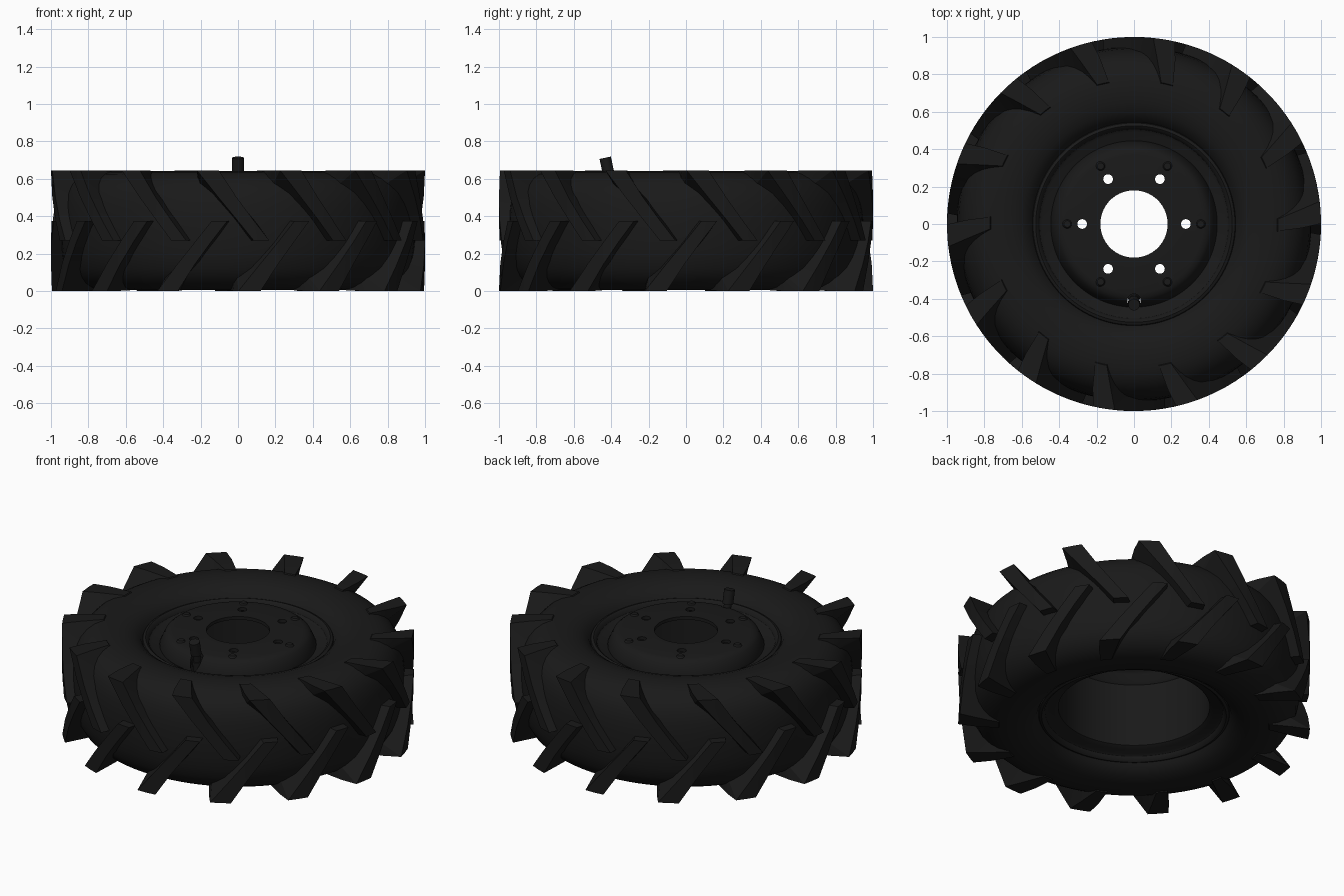
import bpy, bmesh, math
from mathutils import Matrix, Vector

if "Cube" in bpy.data.objects:
    bpy.data.objects.remove(bpy.data.objects["Cube"])

H = 0.645          # tyre width along z
LUGS = 14          # lugs per row


def material(name, v):
    m = bpy.data.materials.new(name)
    m.diffuse_color = (v, v, v, 1)
    m.use_nodes = True
    m.node_tree.nodes["Principled BSDF"].inputs["Base Color"].default_value = m.diffuse_color
    return m


RUBBER = material("black_rubber", 0.010)
STEEL = material("dark_steel", 0.010)


def finish(bm, name, mat, angle=35):
    bmesh.ops.recalc_face_normals(bm, faces=bm.faces)
    me = bpy.data.meshes.new(name)
    bm.to_mesh(me)
    bm.free()
    ob = bpy.data.objects.new(name, me)
    bpy.context.collection.objects.link(ob)
    me.materials.append(mat)
    smooth(ob, angle)
    return ob


def smooth(ob, angle):
    bpy.ops.object.select_all(action='DESELECT')
    ob.select_set(True)
    bpy.context.view_layer.objects.active = ob
    bpy.ops.object.shade_smooth_by_angle(angle=math.radians(angle))


def polar(r, deg, z):
    a = math.radians(deg - 90)      # 0 degrees faces the front (-y)
    return (r * math.cos(a), r * math.sin(a), z)


def lathe(bm, profile, segs=96):
    """Revolve a closed (r, z) profile around z."""
    rings = [[bm.verts.new(polar(r, 360 * i / segs, z)) for r, z in profile]
             for i in range(segs)]
    n = len(profile)
    for i in range(segs):
        a, b = rings[i], rings[(i + 1) % segs]
        for j in range(n):
            k = (j + 1) % n
            bm.faces.new((a[j], b[j], b[k], a[k]))


def cylinder(bm, r, depth, matrix, segs=24, r2=None):
    bmesh.ops.create_cone(bm, cap_ends=True, segments=segs, radius1=r,
                          radius2=r if r2 is None else r2, depth=depth, matrix=matrix)


# Tyre carcass: half profile mirrored about the mid plane
half = [(0.515, 0.525), (0.54, 0.555), (0.555, 0.587), (0.60, 0.617), (0.65, 0.634), (0.72, 0.641),
        (0.78, 0.635), (0.82, 0.624), (0.86, 0.602), (0.895, 0.568), (0.92, 0.525),
        (0.937, 0.465), (0.945, 0.40)]
bm = bmesh.new()
lathe(bm, half + [(0.948, H / 2)] + [(r, H - z) for r, z in reversed(half)])
finish(bm, "tyre_carcass", RUBBER)

# Tread lugs: stations of outer r, outer z, root r, root z, angle, half width
STATIONS = [(1.0, 0.27, 0.92, 0.27, 7.2, 2.4),
            (1.0, 0.38, 0.92, 0.38, 2.2, 2.5),
            (1.0, 0.50, 0.90, 0.48, -3.2, 2.8),
            (1.0, H, 0.86, 0.56, -9.3, 3.4),
            (0.90, H, 0.83, 0.59, -11.0, 3.2),
            (0.77, 0.642, 0.75, 0.615, -13.3, 2.4)]


def lug(bm, turn, flip):
    rows = []
    for ro, zo, ri, zi, c, w in STATIONS:
        if flip:
            zo, zi = H - zo, H - zi
        c += turn
        pts = [(ro, c - w, zo), (ro, c, zo), (ro, c + w, zo), (ri, c + w + 0.7, zi), (ri, c - w - 0.7, zi)]
        rows.append([bm.verts.new(polar(*p)) for p in pts])
    for a, b in zip(rows, rows[1:]):
        for j in range(5):
            k = (j + 1) % 5
            bm.faces.new((a[j], a[k], b[k], b[j]))
    bm.faces.new(rows[0])
    bm.faces.new(rows[-1])


for name, flip, offset in (("upper_tread_lugs", False, 0), ("lower_tread_lugs", True, 0.5)):
    bm = bmesh.new()
    for i in range(LUGS):
        lug(bm, (i + offset) * 360 / LUGS, flip)
    finish(bm, name, RUBBER, 20)

# Rim barrel with a rolled flange at both ends
flange = [(0.43, 0.52), (0.455, 0.535), (0.49, 0.54), (0.505, 0.55), (0.512, 0.568), (0.525, 0.577),
          (0.54, 0.571), (0.546, 0.557), (0.535, 0.535), (0.47, 0.515), (0.45, 0.48)]
bm = bmesh.new()
lathe(bm, flange + [(r, H - z) for r, z in reversed(flange)])
finish(bm, "rim_barrel", STEEL)

# Wheel disc with raised flat face and centre bore
bm = bmesh.new()
lathe(bm, [(0.18, 0.622), (0.37, 0.622), (0.395, 0.616), (0.415, 0.60), (0.43, 0.57), (0.445, 0.535),
           (0.445, 0.515), (0.42, 0.535), (0.405, 0.575), (0.385, 0.595), (0.36, 0.602), (0.18, 0.602)])
disc = finish(bm, "wheel_disc", STEEL)

# Bolt holes and valve hole cut through the disc
bm = bmesh.new()
for i in range(6):
    cylinder(bm, 0.026, 0.2, Matrix.Translation(polar(0.277, 30 + 60 * i, 0.6)))
cylinder(bm, 0.036, 0.3, Matrix.Translation((0, -0.41, 0.6)))
cutter = finish(bm, "hole_cutter", STEEL)
cutter.hide_render = True
mod = disc.modifiers.new("holes", 'BOOLEAN')
mod.operation = 'DIFFERENCE'
mod.solver = 'EXACT'
mod.object = cutter
bpy.context.view_layer.objects.active = disc
bpy.ops.object.modifier_apply(modifier="holes")
bpy.data.objects.remove(cutter)
smooth(disc, 35)

# Rivets around the disc
bm = bmesh.new()
for i in range(6):
    cylinder(bm, 0.026, 0.012, Matrix.Translation(polar(0.357, 30 + 60 * i, 0.625)), 16, 0.018)
finish(bm, "disc_rivets", STEEL)

# Valve stem, leaning outwards
lean = Matrix.Translation((0, -0.432, 0.712)) @ Matrix.Rotation(math.radians(12), 4, 'X')
bm = bmesh.new()
for r1, r2, top, bottom in ((0.031, 0.031, 0.0, -0.085), (0.022, 0.022, -0.08, -0.16),
                            (0.032, 0.026, -0.13, -0.19)):
    cylinder(bm, r1, top - bottom, lean @ Matrix.Translation((0, 0, (top + bottom) / 2)), 24, r2)
finish(bm, "valve_stem", RUBBER)
